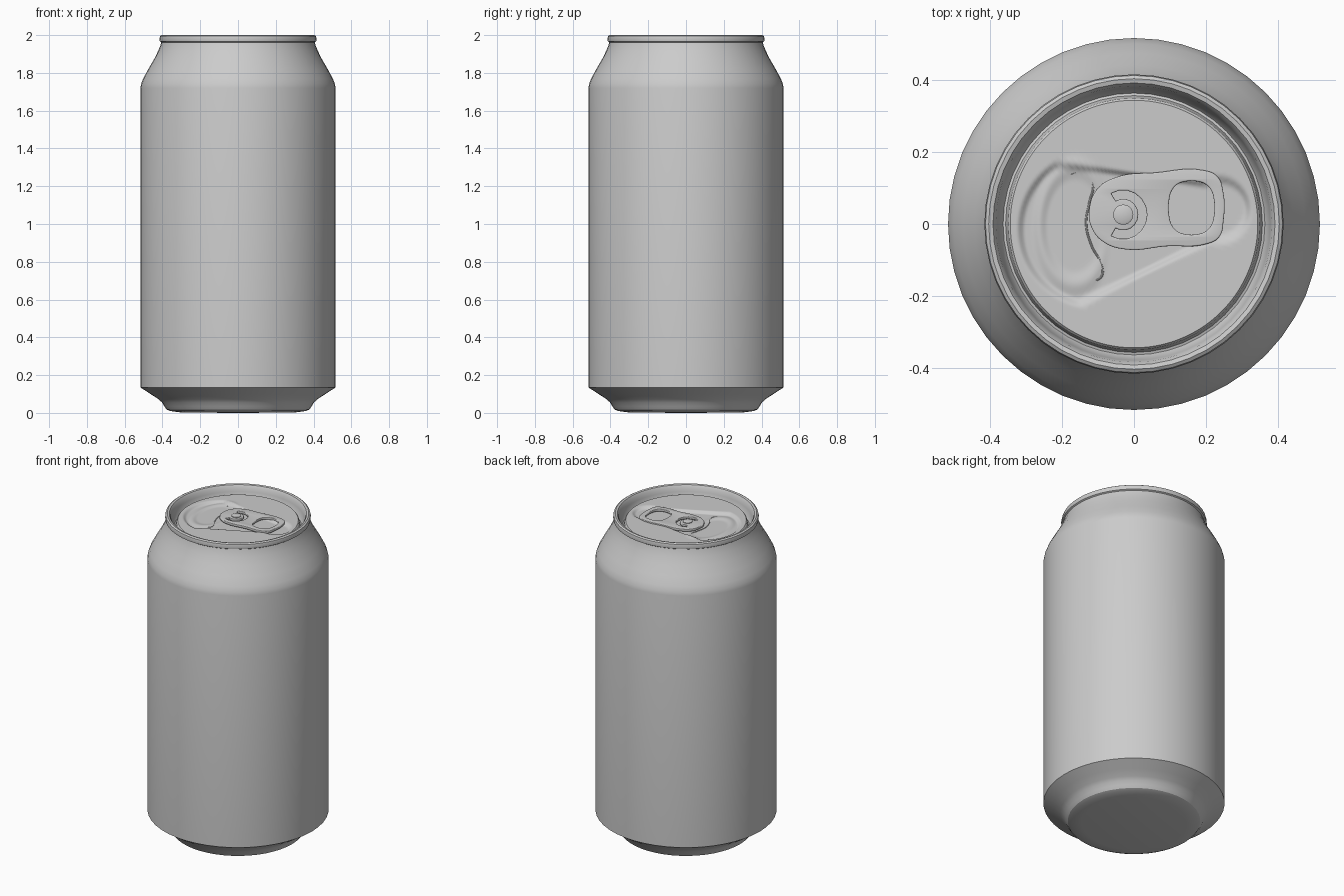
import bpy, bmesh
from math import sin, cos, pi, radians, hypot, sqrt
from mathutils import Vector

if "Cube" in bpy.data.objects:
    bpy.data.objects.remove(bpy.data.objects["Cube"])


def finish(bm, name, angle=40):
    bmesh.ops.recalc_face_normals(bm, faces=bm.faces)
    me = bpy.data.meshes.new(name)
    bm.to_mesh(me)
    bm.free()
    me.shade_smooth()
    me.set_sharp_from_angle(angle=radians(angle))
    ob = bpy.data.objects.new(name, me)
    bpy.context.collection.objects.link(ob)
    return ob


def lathe(name, profile, segs, height=None, angle=40):
    """Revolve (r, z) points; r = 0 closes to a pole. height(x, y) adds relief."""
    bm = bmesh.new()
    rings = []
    for r, z in profile:
        n = segs if r > 0 else 1
        ring = []
        for i in range(n):
            a = 2 * pi * i / segs
            x, y = r * cos(a), r * sin(a)
            ring.append(bm.verts.new((x, y, z + (height(x, y) if height else 0))))
        rings.append(ring)
    for a, b in zip(rings, rings[1:]):
        for i in range(segs):
            j = (i + 1) % segs
            quad = [a[i % len(a)], a[j % len(a)], b[j % len(b)], b[i % len(b)]]
            bm.faces.new(list(dict.fromkeys(quad)))
    return finish(bm, name, angle)


def curve_object(name, splines, z, dims='2D', extrude=0, bevel=0, offset=0):
    """Smooth curves through (points, cyclic, handle type), turned into a mesh."""
    cu = bpy.data.curves.new(name, 'CURVE')
    cu.dimensions = dims
    cu.fill_mode = 'BOTH' if dims == '2D' else 'FULL'
    cu.extrude, cu.bevel_depth, cu.offset = extrude, bevel, offset
    cu.bevel_resolution, cu.resolution_u = 2, 8
    for pts, cyclic, handle in splines:
        sp = cu.splines.new('BEZIER')
        sp.bezier_points.add(len(pts) - 1)
        for bp, (x, y) in zip(sp.bezier_points, pts):
            bp.co = (x, y, 0)
            bp.handle_left_type = bp.handle_right_type = handle
        sp.use_cyclic_u = cyclic
    tmp = bpy.data.objects.new(name + "_curve", cu)
    bpy.context.collection.objects.link(tmp)
    bpy.context.view_layer.update()
    dg = bpy.context.evaluated_depsgraph_get()
    bm = bmesh.new()
    bm.from_mesh(bpy.data.meshes.new_from_object(tmp.evaluated_get(dg)))
    bpy.data.objects.remove(tmp)
    bmesh.ops.remove_doubles(bm, verts=bm.verts, dist=1e-5)
    ob = finish(bm, name)
    ob.location.z = z
    return ob


def step(d, width):
    t = min(1, max(0, d / width))
    return t * t * (3 - 2 * t)


# Body, shoulder, rolled rim and lid groove
lathe("can_body", [
    (0, 0.0), (0.30, 0.002), (0.36, 0.010), (0.378, 0.018), (0.39, 0.035),
    (0.402, 0.055), (0.42, 0.072), (0.46, 0.098), (0.517, 0.135),
    (0.517, 1.72), (0.513, 1.742), (0.502, 1.77), (0.475, 1.82), (0.443, 1.875),
    (0.422, 1.918), (0.411, 1.945), (0.406, 1.962), (0.414, 1.967), (0.416, 1.98),
    (0.413, 1.994), (0.404, 2.0), (0.392, 1.997), (0.384, 1.985), (0.379, 1.96),
    (0.371, 1.925), (0.364, 1.915), (0.357, 1.917), (0.353, 1.93),
    (0.350, 1.95), (0.344, 1.957)], 48, angle=28)

# Teardrop recess around the tab, from a big circle tapering to a small one
A, B, RA, RB = Vector((-0.105, -0.015)), Vector((0.235, 0.040)), 0.222, 0.095


def relief(x, y):
    p = Vector((x, y))
    ab = B - A
    u = ab.normalized()
    along = (p - A).dot(u)
    across = abs((p - A).cross(u))
    k = (RA - RB) / ab.length
    t = min(1, max(0, (along + across * k / sqrt(1 - k * k)) / ab.length))
    d = (p - A - ab * t).length - (RA + (RB - RA) * t)
    h = -0.014 * step(-d, 0.024)
    # raised bead around the pouring panel
    e = hypot((x + 0.165) / 0.105, (y + 0.005) / 0.175)
    bead = max(0, 1 - abs(e - 0.93) / 0.22)
    return h + 0.006 * step(bead, 1) * step(-0.06 - x, 0.06)


N = 72
lathe("lid_panel", [(0.344 * (N - i) / N, 1.957) for i in range(N + 1)], 128, relief)

# Score line of the opening
curve_object("opening_score", [([(-0.175, 0.138), (-0.145, 0.145), (-0.115, 0.115),
             (-0.124, 0.06), (-0.133, 0.0), (-0.118, -0.06), (-0.09, -0.115),
             (-0.09, -0.145), (-0.105, -0.157)], False, 'AUTO')],
             1.944, '3D', bevel=0.003)

# Pull tab with finger hole and rivet slot
outline = [(-0.125, 0.035), (-0.104, 0.095), (-0.05, 0.130), (0.06, 0.143), (0.19, 0.150),
           (0.232, 0.132), (0.248, 0.09), (0.249, 0.01), (0.237, -0.036), (0.20, -0.056),
           (0.09, -0.062), (-0.02, -0.071), (-0.085, -0.05), (-0.118, -0.01)]
hole = [(0.16 + 0.063 * abs(cos(a)) ** 0.75 * (1 if cos(a) > 0 else -1),
         0.045 + 0.074 * abs(sin(a)) ** 0.75 * (1 if sin(a) > 0 else -1))
        for a in [2 * pi * (i + 0.5) / 16 for i in range(16)]]
CX, CY = -0.030, 0.026
arc = [radians(-120 + 20 * i) for i in range(13)]
slot = ([(CX + 0.066 * cos(a), CY + 0.068 * sin(a)) for a in arc] +
        [(CX + 0.042 * cos(a), CY + 0.044 * sin(a)) for a in reversed(arc)])
curve_object("pull_tab", [(outline, True, 'AUTO'), (hole, True, 'AUTO'),
             (slot, True, 'VECTOR')], 1.957, extrude=0.004, bevel=0.004, offset=-0.004)

# Rivet holding the tab
rivet = lathe("rivet", [(0.022, 1.94), (0.022, 1.964), (0.028, 1.966), (0.028, 1.970),
                        (0.022, 1.973), (0, 1.973)], 24)
rivet.location = (CX, CY, 0)
